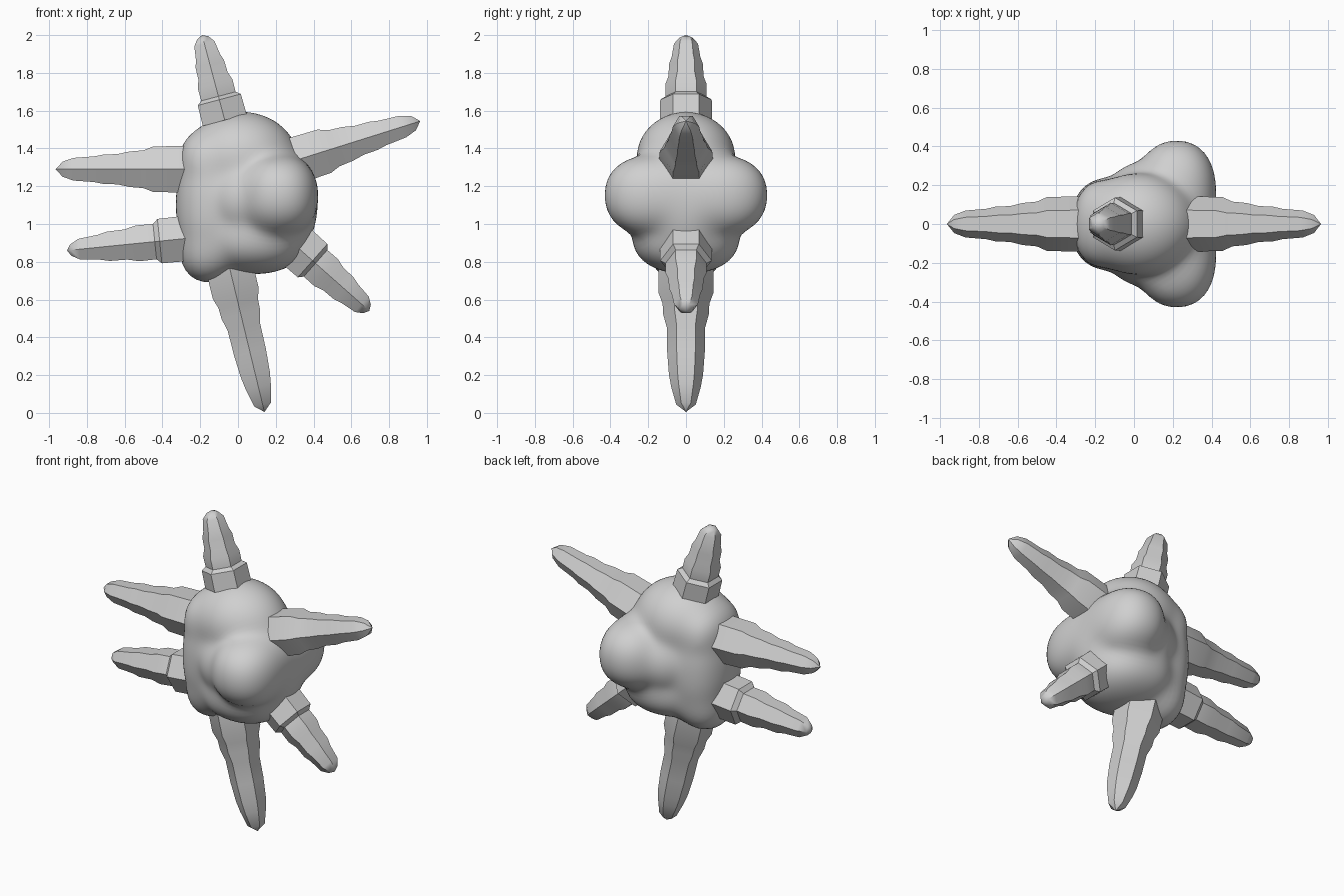
import bpy, bmesh, math
from mathutils import Vector

if "Cube" in bpy.data.objects:
    bpy.data.objects.remove(bpy.data.objects["Cube"], do_unlink=True)

GREY = (0.63, 0.63, 0.63, 1)
stone = bpy.data.materials.new("stone_grey")
stone.use_nodes = True
stone.diffuse_color = GREY
stone.node_tree.nodes["Principled BSDF"].inputs["Base Color"].default_value = GREY


def finish(bm, name, angle):
    bmesh.ops.recalc_face_normals(bm, faces=bm.faces)
    mesh = bpy.data.meshes.new(name)
    bm.to_mesh(mesh)
    bm.free()
    mesh.materials.append(stone)
    obj = bpy.data.objects.new(name, mesh)
    bpy.context.collection.objects.link(obj)
    bpy.ops.object.select_all(action="DESELECT")
    obj.select_set(True)
    bpy.context.view_layer.objects.active = obj
    bpy.ops.object.shade_smooth_by_angle(angle=math.radians(angle))


# Lumpy body: rounded lobes (centre, radii, squareness) blended into one skin; y is mirrored
LOBES = [
    ((0.05, 0, 1.11), (0.37, 0.24, 0.36), 2.3),       # core
    ((0.02, 0, 1.36), (0.29, 0.262, 0.235), 2.0),     # crown
    ((-0.16, 0, 1.33), (0.15, 0.22, 0.17), 2.3),      # crown shoulder
    ((0.22, 0.17, 1.15), (0.205, 0.265, 0.215), 2.3),  # cheeks
    ((0.06, 0.1, 1.13), (0.22, 0.225, 0.22), 2.0),    # cheek slopes
    ((-0.13, 0, 1.1), (0.19, 0.235, 0.34), 2.4),      # flank
    ((-0.16, 0, 0.86), (0.15, 0.20, 0.175), 2.2),     # lower flank
    ((0.09, 0, 0.93), (0.27, 0.285, 0.19), 2.3),      # belly
]
CENTRE = Vector((0.05, 0, 1.14))


def inside(p):
    total = 0
    for c, r, power in LOBES:
        d = (abs((p.x - c[0]) / r[0]) ** power + abs((abs(p.y) - c[1]) / r[1]) ** power
             + abs((p.z - c[2]) / r[2]) ** power)
        total += max(d, 0.01) ** -8
    return total > 1


bm = bmesh.new()
bmesh.ops.create_icosphere(bm, subdivisions=5, radius=1)
for v in bm.verts:
    way, low, high = v.co.normalized(), 0.0, 0.8
    for _ in range(14):
        mid = (low + high) / 2
        low, high = (mid, high) if inside(CENTRE + way * mid) else (low, mid)
    v.co = CENTRE + way * low
for _ in range(4):
    bmesh.ops.smooth_vert(bm, verts=bm.verts, factor=0.5,
                          use_axis_x=True, use_axis_y=True, use_axis_z=True)
finish(bm, "body", 40)


# Six-sided spikes: rings of (share of length, half width) ending in a point
def spike(name, base, tip, rings):
    base, tip = Vector((base[0], 0, base[1])), Vector((tip[0], 0, tip[1]))
    axis = (tip - base).normalized()
    across, depth = axis.cross(Vector((0, 1, 0))), Vector((0, 1, 0))
    bm = bmesh.new()
    loops = []
    for t, half in rings:
        r = half / math.cos(math.pi / 6)
        loops.append([bm.verts.new(base.lerp(tip, t) + r * (
            depth * math.cos(k * math.pi / 3) + across * math.sin(k * math.pi / 3)))
            for k in range(6)])
    for a, b in zip(loops, loops[1:]):
        for k in range(6):
            j = (k + 1) % 6
            bm.faces.new((a[k], a[j], b[j], b[k]))
    end = bm.verts.new(tip)
    for k in range(6):
        bm.faces.new((loops[-1][k], loops[-1][(k + 1) % 6], end))
    bm.faces.new(loops[0][::-1])
    finish(bm, name, 35)


LONG = [(0, .125), (.29, .12), (.36, .1), (.46, .094), (.55, .08), (.65, .078),
        (.72, .068), (.87, .06), (.95, .04)]
COLLARED = [(0, .12), (.24, .118), (.28, .094), (.42, .095), (.52, .08), (.66, .078),
            (.74, .066), (.9, .055), (.97, .03)]
THICK = [(0, .125), (.2, .125), (.27, .107), (.34, .105), (.43, .088), (.6, .086),
         (.75, .078), (.83, .068), (.95, .045)]

spike("upper_right_spike", (-0.24, 1.29), (-0.965, 1.29), LONG)
spike("upper_left_spike", (0.25, 1.32), (0.965, 1.545), LONG)
spike("bottom_spike", (-0.05, 0.79), (0.14, 0.005), THICK)
spike("lower_right_spike", (-0.26, 0.925), (-0.905, 0.86), COLLARED)
spike("lower_left_spike", (0.3, 0.89), (0.695, 0.54), COLLARED)
spike("top_spike", (-0.07, 1.55), (-0.19, 2.0), COLLARED)
